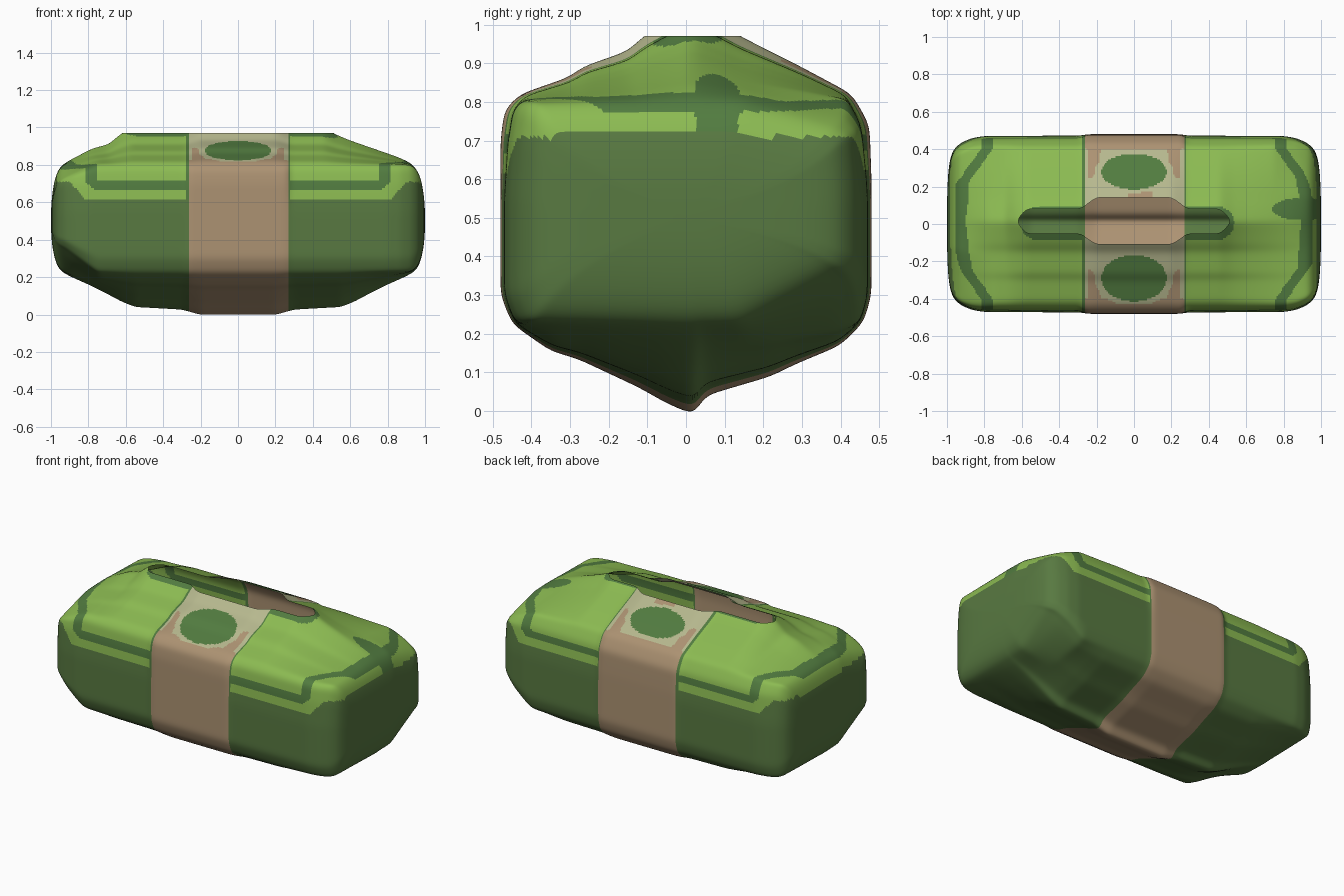
import bpy, bmesh, math
from mathutils import Vector

if "Cube" in bpy.data.objects:
    bpy.data.objects.remove(bpy.data.objects["Cube"])


def make_material(name, rgb):
    lin = [((c / 255 + 0.055) / 1.055) ** 2.4 for c in rgb] + [1]
    m = bpy.data.materials.new(name)
    m.use_nodes = True
    m.diffuse_color = lin
    m.node_tree.nodes["Principled BSDF"].inputs["Base Color"].default_value = lin
    return m


BODY, FRAME, LIGHT, TAN, CREAM = range(5)
materials = [make_material("olive green", (88, 121, 65)),
             make_material("dark green", (82, 124, 64)),
             make_material("light green", (140, 187, 82)),
             make_material("tan paper", (172, 146, 114)),
             make_material("cream", (182, 184, 142))]


def lerp(table, v):
    """Piecewise linear lookup, clamped at both ends."""
    if v <= table[0][0]:
        return table[0][1]
    for (a, p), (b, q) in zip(table, table[1:]):
        if v <= b:
            return p + (q - p) * (v - a) / (b - a)
    return table[-1][1]


# Cross-section (y, z): keel, sides, shoulders and the virtual ridge
SECTION = [(.02, -.01), (-.05, .02), (-.12, .06), (-.28, .135), (-.35, .155),
           (-.45, .225), (-.48, .3), (-.48, .7), (-.47, .78), (-.43, .82),
           (-.3, .865), (-.27, .89), (-.15, .932), (-.11, .97), (.015, 1.05),
           (.14, .97), (.28, .9), (.43, .82), (.475, .74), (.48, .6),
           (.48, .3), (.46, .23), (.4, .17), (.28, .12), (.22, .09), (.05, .04)]
# Changes along the length, by distance from the middle
WIDTH = [(.255, 1), (.28, .985), (.8, .98), (.87, .955), (.93, .9), (.98, .8), (1, .6)]
HEIGHT = [(.9, 1), (.94, .98), (.98, .8), (1, .4)]
KEEL = [(.2, 1), (.3, .88), (.55, .82), (.62, .7), (.72, .47), (.8, .3), (.93, .05)]
RIDGE_NEG = [(.2, 1.05), (.28, 1.005), (.575, 1.005), (.635, .965), (.69, .915),
             (.78, .89), (.93, .81)]
RIDGE_POS = [(.2, 1.05), (.28, 1.005), (.46, 1.005), (.53, .965), (.6, .935),
             (.85, .845), (.95, .8)]
# Two diagonally opposite ends are bevelled at the corners
BEVEL_ALONG = [(.75, 0), (.93, 1)]
BEVEL_ACROSS = [(.16, 0), (.44, .13)]
BEVEL_UP = [(.23, 1), (.5, 0), (.7, 0), (.8, -.5)]
# The notes lean inward near the shoulder; the paper band does not
LEAN = [(.55, 0), (.74, .025), (.8, .025), (.88, 0)]


def resample(points, n):
    """Evenly spaced points round a closed outline."""
    loop = [Vector(p) for p in points + points[:1]]
    dist, total = [(0, 0)], 0
    for i in range(1, len(loop)):
        total += (loop[i] - loop[i - 1]).length
        dist.append((total, i))
    out = []
    for k in range(n):
        f = lerp(dist, total * k / n)
        i = int(f)
        out.append(loop[i].lerp(loop[i + 1], f - i))
    return out


def place(x, p):
    a = abs(x)
    y, z = p
    bevel = (lerp(BEVEL_ALONG, a) * lerp(BEVEL_ACROSS, math.copysign(y, x * y))
             * lerp(BEVEL_UP, z))
    if a > .27:
        y *= 1 - lerp(LEAN, z)
    if z > .8:
        z = .8 + (z - .8) * (lerp(RIDGE_NEG if x < 0 else RIDGE_POS, a) - .8) / .25
    elif z < .23:
        z = .23 - (.23 - z) * lerp(KEEL, a)
    return Vector((x, y * lerp(WIDTH, a), .5 + (z + bevel - .5) * lerp(HEIGHT, a)))


def band_colour(x, y, z):
    """Paper band with a cream top and an oval on each slope."""
    if z < .7:
        return TAN
    cy, ry = (.28, .095) if y > 0 else (-.29, .125)
    oval = math.hypot(x / .175, (y - cy) / ry)
    if oval < 1:
        return FRAME
    if oval < 1.2 and abs(y) < .425:
        return CREAM
    if abs(y) > .4:
        return TAN
    if abs(x) < .245 and math.hypot((abs(x) - .25) / .07, (abs(y) - .4) / .16) < 1:
        return TAN
    if .13 < y < .17 and -.03 < x < .1:
        return TAN
    return CREAM


def note_colour(x, y, z):
    """Light top with a dark frame line above the olive sides."""
    a = abs(x)
    if z < lerp([(.82, .62), (.9, .71)], a):
        return BODY
    slot = math.hypot(max(abs(x + .035) - .48, 0), y - .005) < .09
    blot = math.hypot((x - .9) / .16, (y - .08) / .06) < 1
    if a < .28 or slot or blot:
        return FRAME
    frame = max(lerp([(.77, .695), (.89, .8)], a) - z,
                .81 * a + .58 * min(abs(y), .4) - .87)
    return FRAME if abs(frame) < .025 else LIGHT


# Lofted shell with closed ends
bm = bmesh.new()
outline = resample(SECTION, 320)
count = len(outline)
rings = [[place(i / 130, p) for p in outline] for i in range(-130, 131)]


def shrunk(ring, f):
    mid = Vector((ring[0].x, 0, .5))
    return [mid + (v - mid) * f for v in ring]


inner = (.25, .5, .75)
rings = ([shrunk(rings[0], f) for f in inner] + rings
         + [shrunk(rings[-1], f) for f in reversed(inner)])
rings = [[bm.verts.new(v) for v in ring] for ring in rings]
for r, s in zip(rings, rings[1:]):
    for i in range(count):
        j = (i + 1) % count
        bm.faces.new((r[i], r[j], s[j], s[i]))
for ring in (rings[0], rings[-1]):
    tip = bm.verts.new((ring[0].co.x, 0, .5))
    for i in range(count):
        bm.faces.new((ring[i], ring[(i + 1) % count], tip))

# Soften the creases, then cut the ridge away to leave the open slot
for _ in range(16):
    bmesh.ops.smooth_vert(bm, verts=bm.verts[:], factor=.5,
                          use_axis_x=True, use_axis_y=True, use_axis_z=True)
bmesh.ops.recalc_face_normals(bm, faces=bm.faces[:])
bmesh.ops.bisect_plane(bm, geom=bm.verts[:] + bm.edges[:] + bm.faces[:],
                       plane_co=(0, 0, .97), plane_no=(0, 0, 1), clear_outer=True)

# Paint the paper band and the notes
for f in bm.faces:
    f.smooth = True
    x, y, z = f.calc_center_median()
    f.material_index = (band_colour if -.26 < x < .27 else note_colour)(x, y, z)

mesh = bpy.data.meshes.new("banknote_bundle")
bm.to_mesh(mesh)
bm.free()
for m in materials:
    mesh.materials.append(m)
bundle = bpy.data.objects.new("banknote_bundle", mesh)
bpy.context.collection.objects.link(bundle)
